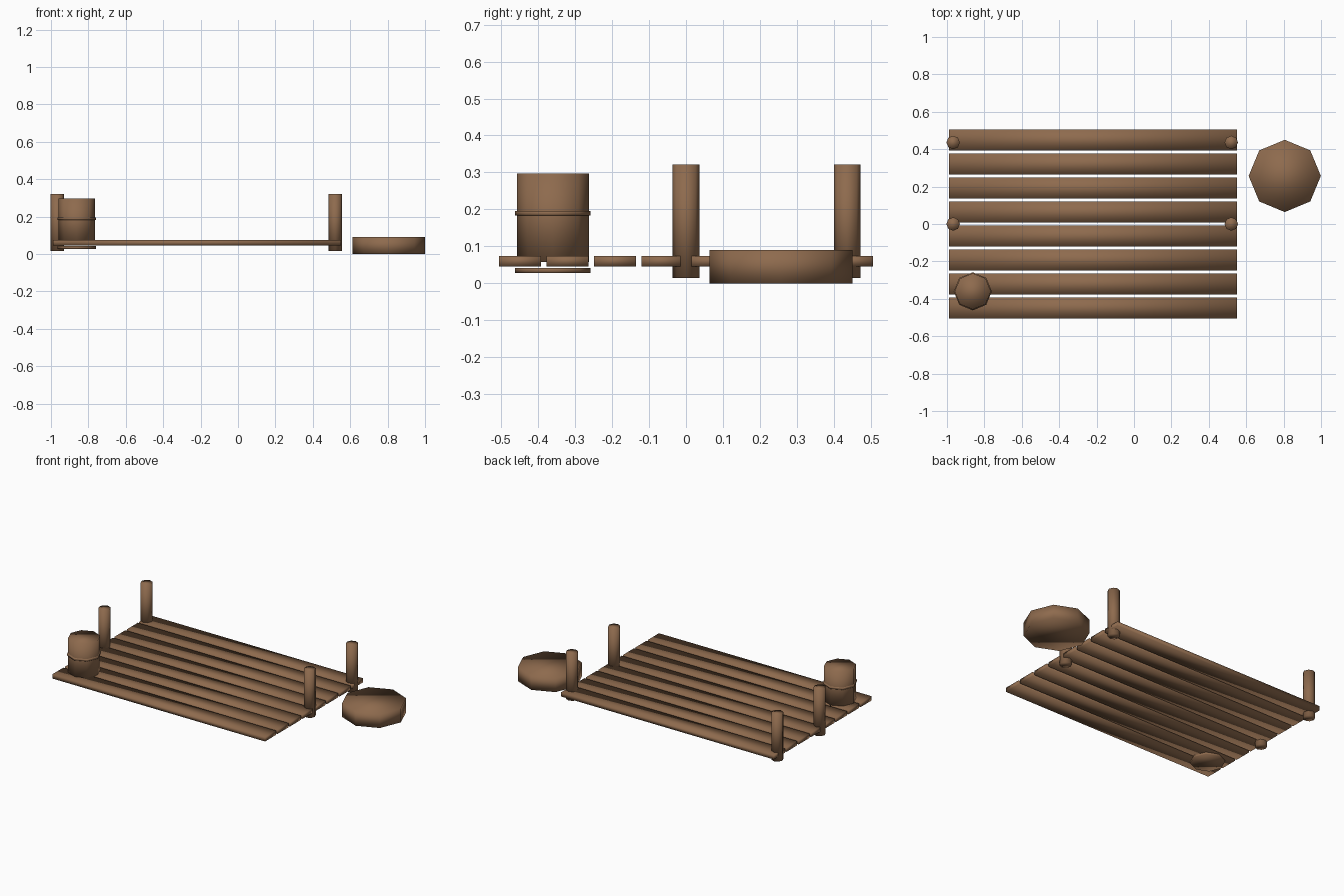
import bpy, math

if "Cube" in bpy.data.objects:
    bpy.data.objects.remove(bpy.data.objects["Cube"])

wood = bpy.data.materials.new("brown_wood")
wood.diffuse_color = (0.27, 0.145, 0.075, 1)
wood.use_nodes = True
wood.node_tree.nodes["Principled BSDF"].inputs["Base Color"].default_value = wood.diffuse_color


def finish(name):
    ob = bpy.context.object
    ob.name = name
    ob.data.materials.append(wood)
    bpy.ops.object.shade_smooth()
    return ob


def drum(name, x, y, z0, z1, r, cap='NGON'):
    # eight-sided cylinder with corners on the axes
    bpy.ops.mesh.primitive_cylinder_add(vertices=8, radius=r, depth=z1 - z0,
                                        end_fill_type=cap,
                                        location=(x, y, (z0 + z1) / 2))
    return finish(name)


# deck planks
for i in range(8):
    y = -0.449 + i * 0.1283
    bpy.ops.mesh.primitive_cube_add(size=1, location=(-0.22, y, 0.06))
    bpy.context.object.scale = (1.54, 0.113, 0.028)
    bpy.ops.object.transform_apply(location=False, rotation=False, scale=True)
    finish(f"plank_{i + 1}")

# mooring posts
for x in (-0.967, 0.52):
    for y in (0.0, 0.436):
        drum("post", x, y, 0.015, 0.322, 0.036)

# barrel and its hoops
BX, BY = -0.862, -0.36
drum("barrel", BX, BY, 0.058, 0.297, 0.097)
drum("barrel_upper_hoop", BX, BY, 0.183, 0.196, 0.102)
drum("barrel_lower_hoop", BX, BY, 0.028, 0.042, 0.102)

# low round block beside the deck
drum("round_block", 0.806, 0.257, 0.0, 0.09, 0.193)
